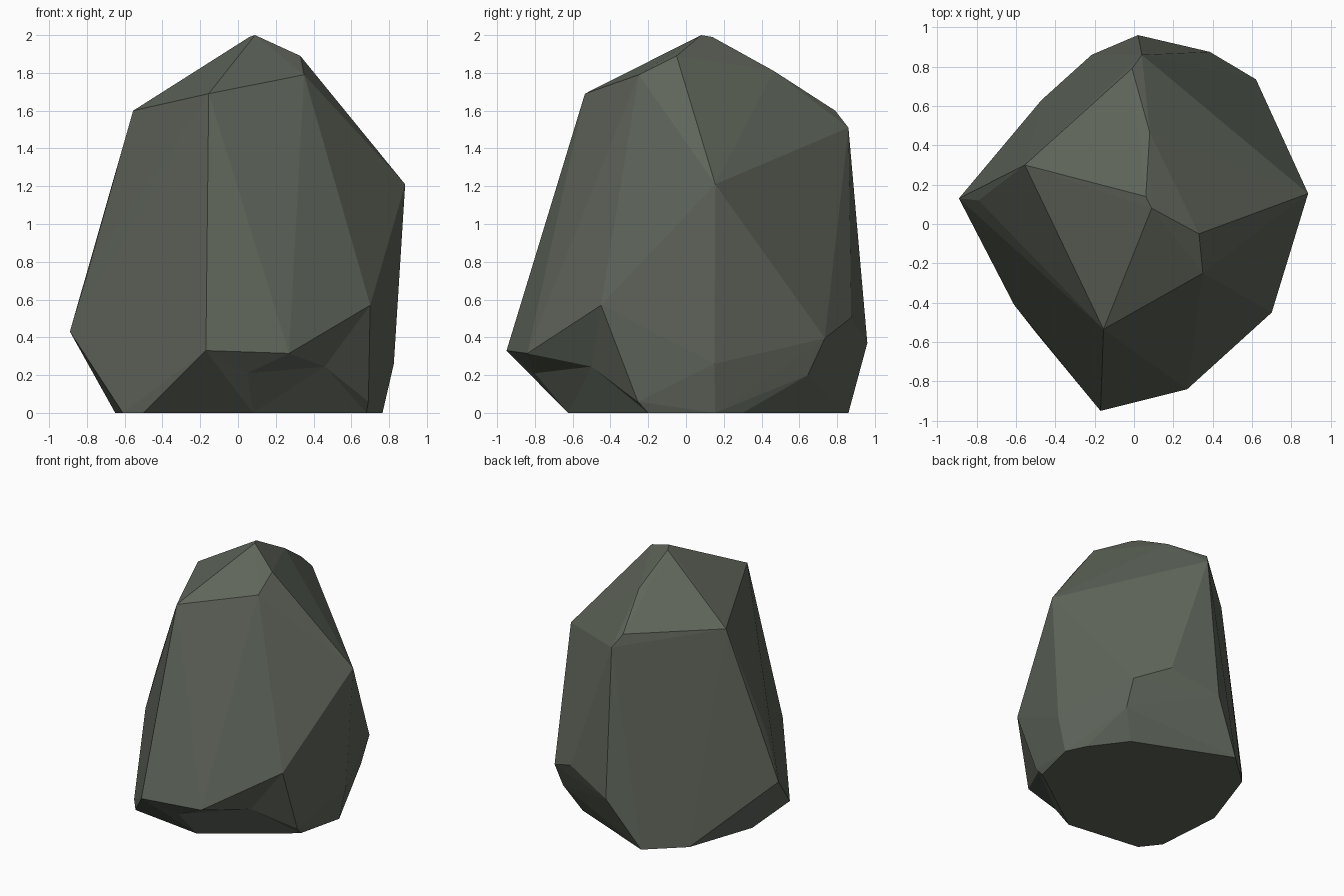
import bpy, bmesh
from mathutils import Vector

if "Cube" in bpy.data.objects:
    bpy.data.objects.remove(bpy.data.objects["Cube"])

# Footprint where the boulder is cut flat by the ground (x, y)
footprint = [(-.215, .86), (-.47, .63), (-.65, .11), (-.61, -.41), (-.5, -.55),
             (.08, -.625), (.68, -.2), (.765, .155), (.695, .3), (.5, .56)]

# Corners of the chiselled faces above the ground
crown = [(.09, .08, 2.0), (.06, .14, 1.99), (.33, -.05, 1.89), (.35, -.25, 1.79),
         (-.155, -.535, 1.69), (-.555, .30, 1.60), (-.01, .79, 1.60),
         (.04, .86, 1.51), (.08, .465, 1.81)]
sides = [(.885, .155, 1.21), (-.26, -.625, .925), (-.79, .12, .76),
         (-.89, .13, .43), (.825, .15, .26), (.62, .735, .395), (.61, .645, .2),
         (.385, .875, .505), (.25, .875, .63), (.02, .96, .37)]
# Corners around the undercut at the front right foot
lip = [(-.17, -.95, .33), (.27, -.84, .315), (.70, -.45, .57), (.69, -.255, .06)]

bm = bmesh.new()
base = [bm.verts.new((x, y, 0)) for x, y in footprint]
for p in crown + sides:
    bm.verts.new(p)
L, K, J, R = [bm.verts.new(p) for p in lip]
Q0, R0 = base[5], base[6]

# Main boulder: faceted convex shell
bmesh.ops.convex_hull(bm, input=list(bm.verts))
loose = [v for v in bm.verts if not v.link_faces]
bmesh.ops.delete(bm, geom=loose, context='VERTS')

# Undercut: replace the shell inside the lip with a shallow hollow
ring = {L, K, J, R, R0, Q0}
patch = [f for f in bm.faces if all(v in ring for v in f.verts)]
bmesh.ops.delete(bm, geom=patch, context='FACES')
a = bm.verts.new((.05, -.80, .21))
b = bm.verts.new((.46, -.50, .245))
for tri in [(L, a, K), (L, Q0, a), (a, b, K), (a, Q0, b),
            (K, b, J), (J, b, R), (b, R0, R), (b, Q0, R0)]:
    bm.faces.new(tri)
bmesh.ops.holes_fill(bm, edges=[e for e in bm.edges if e.is_boundary], sides=0)
bmesh.ops.recalc_face_normals(bm, faces=list(bm.faces))

mesh = bpy.data.meshes.new("boulder")
bm.to_mesh(mesh)
bm.free()

# Stone colour
stone = bpy.data.materials.new("dark mossy grey stone")
stone.diffuse_color = (.115, .131, .104, 1)
stone.use_nodes = True
stone.node_tree.nodes["Principled BSDF"].inputs["Base Color"].default_value = stone.diffuse_color
mesh.materials.append(stone)
boulder = bpy.data.objects.new("boulder", mesh)
bpy.context.collection.objects.link(boulder)
